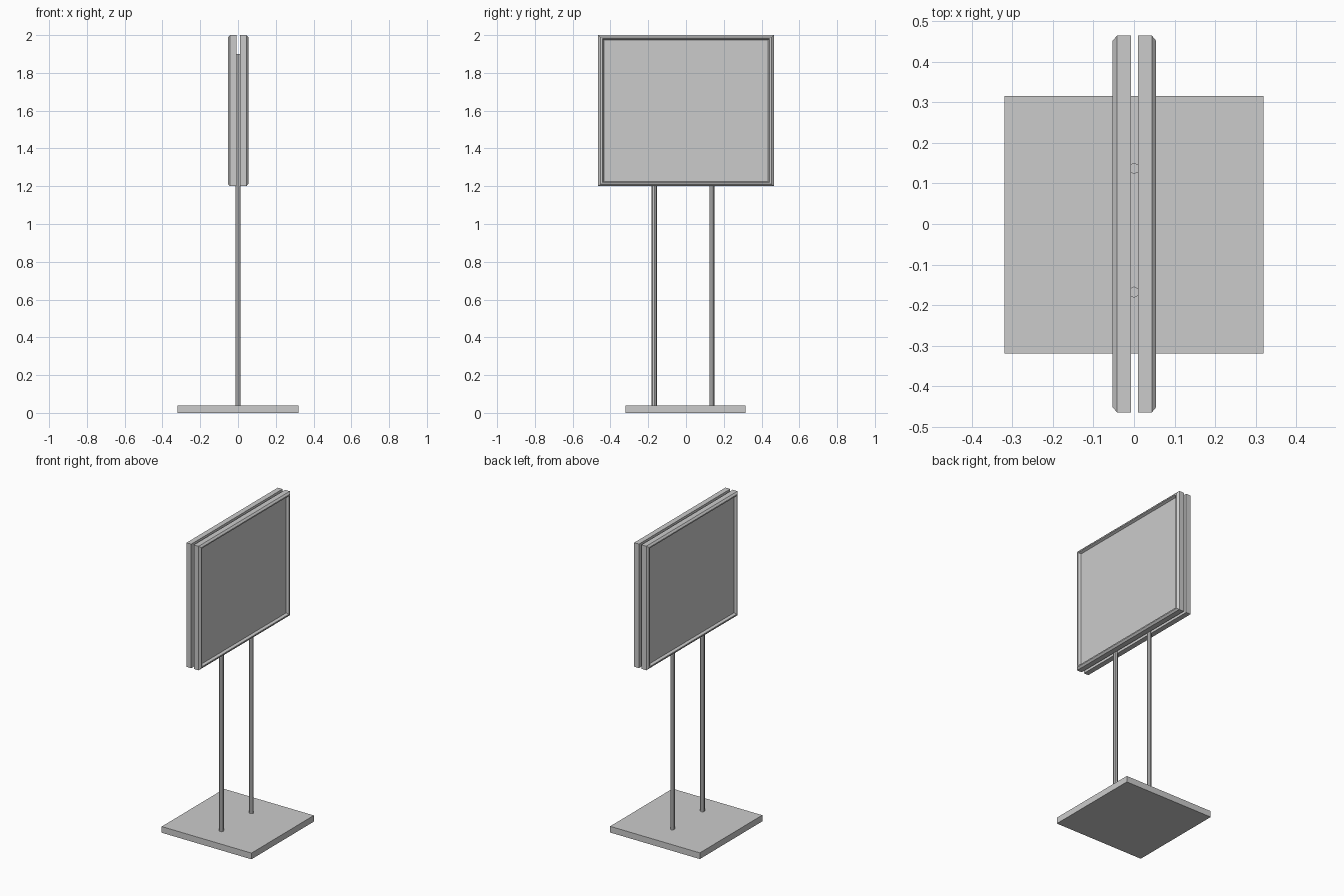
import bpy, bmesh

cube = bpy.data.objects.get("Cube")
if cube:
    bpy.data.objects.remove(cube, do_unlink=True)

grey = bpy.data.materials.new("plain grey")
grey.use_nodes = True
colour = (0.6, 0.6, 0.6, 1)
grey.diffuse_color = colour
grey.node_tree.nodes["Principled BSDF"].inputs["Base Color"].default_value = colour


def finish(name, bm):
    bmesh.ops.recalc_face_normals(bm, faces=bm.faces)
    mesh = bpy.data.meshes.new(name)
    bm.to_mesh(mesh)
    bm.free()
    mesh.materials.append(grey)
    obj = bpy.data.objects.new(name, mesh)
    bpy.context.collection.objects.link(obj)
    return obj


# Square base plate
bm = bmesh.new()
bmesh.ops.create_cube(bm, size=1)
bmesh.ops.scale(bm, vec=(0.64, 0.636, 0.04), verts=bm.verts)
base = finish("base_plate", bm)
base.location = (0, -0.002, 0.02)

# Two octagonal posts, running up between the panels
for name, y in (("front_post", -0.168), ("rear_post", 0.137)):
    bm = bmesh.new()
    bmesh.ops.create_cone(bm, cap_ends=True, segments=8,
                          radius1=0.0135, radius2=0.0135, depth=1.86)
    post = finish(name, bm)
    post.location = (0, y, 0.97)

# Framed sign panels: (distance outward, inset from the outer edge)
PROFILE = [(0.009, 0), (0.043, 0), (0.0535, 0.013), (0.0535, 0.022),
           (0.038, 0.03)]
HALF_Y, HALF_Z, MID_Z = 0.465, 0.4, 1.6


def panel(name, side):
    bm = bmesh.new()
    loops = []
    for x, inset in PROFILE:
        y, z = HALF_Y - inset, HALF_Z - inset * 0.85
        loops.append([bm.verts.new((side * x + 0.001, sy * y, MID_Z + sz * z))
                      for sy, sz in ((-1, -1), (1, -1), (1, 1), (-1, 1))])
    for a, b in zip(loops, loops[1:]):
        for i in range(4):
            j = (i + 1) % 4
            bm.faces.new((a[i], a[j], b[j], b[i]))
    bm.faces.new(loops[0])
    bm.faces.new(loops[-1])
    finish(name, bm)


panel("left_sign_panel", 1)
panel("right_sign_panel", -1)
